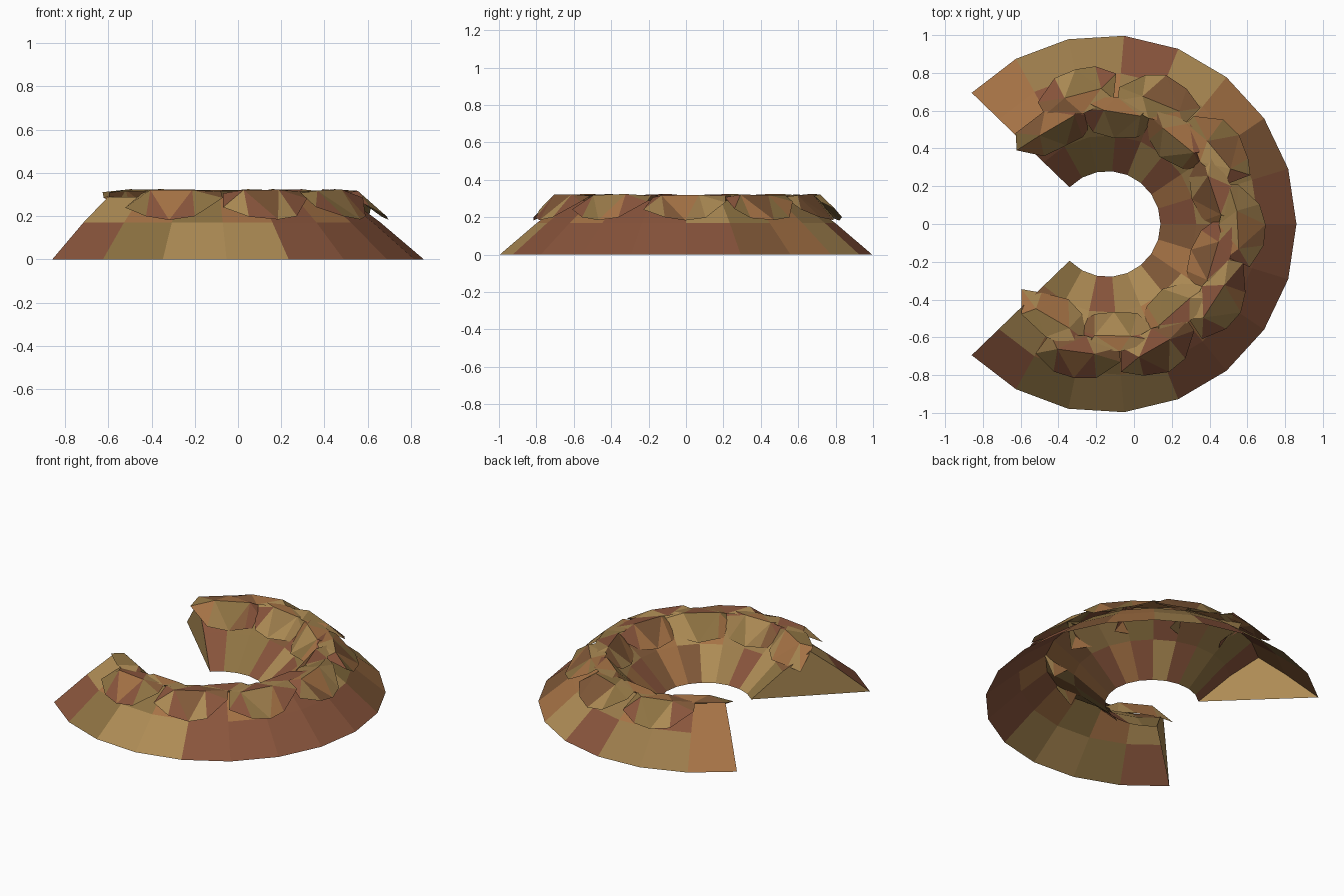
import bpy, math, random
from mathutils import Vector

if "Cube" in bpy.data.objects:
    bpy.data.objects.remove(bpy.data.objects["Cube"])

random.seed(4)
CX, STEP, SEGS = -0.14, 17, 16
MID = 0.64

# earthy palette shared by all parts
COLOURS = [(0.42, 0.26, 0.09), (0.38, 0.17, 0.06), (0.25, 0.09, 0.045),
           (0.27, 0.17, 0.055), (0.33, 0.20, 0.07), (0.22, 0.10, 0.04)]
MATS = []
for i, c in enumerate(COLOURS):
    m = bpy.data.materials.new("earth_%d" % i)
    m.diffuse_color = (*c, 1)
    m.use_nodes = True
    m.node_tree.nodes["Principled BSDF"].inputs["Base Color"].default_value = m.diffuse_color
    MATS.append(m)


def polar(r, deg, z):
    a = math.radians(deg)
    return Vector((CX + r * math.cos(a), r * math.sin(a), z))


def make(name, verts, faces, per_face=True):
    me = bpy.data.meshes.new(name)
    me.from_pydata(verts, [], faces)
    for m in MATS:
        me.materials.append(m)
    pick = random.randrange(len(MATS))
    for p in me.polygons:
        p.material_index = random.randrange(len(MATS)) if per_face else pick
    ob = bpy.data.objects.new(name, me)
    bpy.context.collection.objects.link(ob)
    return ob


# horseshoe bank: arched profile swept round 272 degrees, open underneath
profile = [(1.0, 0), (0.80, 0.17), (MID, 0.29), (0.47, 0.17), (0.28, 0)]
n = len(profile)
verts, faces = [], []
for i in range(SEGS + 1):
    verts += [polar(r, -SEGS * STEP / 2 + i * STEP, z) for r, z in profile]
for i in range(SEGS):
    for j in range(n - 1):
        a = i * n + j
        faces.append((a, a + n, a + n + 1, a + 1))
# closed ends
faces.append(tuple(range(n)))
faces.append(tuple(SEGS * n + j for j in reversed(range(n))))
make("horseshoe_bank", verts, faces)

# overlapping slabs: (tangential, distance from crest, height)
OUTLINE = [(-0.22, 0.12, 0.245), (-0.12, 0.18, 0.20), (0.0, 0.20, 0.185),
           (0.11, 0.17, 0.20), (0.22, 0.06, 0.285), (0.20, -0.01, 0.315),
           (0.0, -0.05, 0.315), (-0.17, 0.0, 0.31)]
CREST = [(-0.12, 0.065, 0.322), (0.08, 0.055, 0.325)]


def slab(name, deg, side):
    a = math.radians(deg)
    radial = Vector((math.cos(a), math.sin(a), 0))
    tang = Vector((-math.sin(a), math.cos(a), 0))
    pts = []
    for k, (t, d, z) in enumerate(OUTLINE + CREST):
        j = random.uniform(-0.012, 0.012)
        if side < 0:
            d *= 0.9
            if k == 0:
                t, z = -0.24, 0.19
        pts.append(Vector((CX, 0, z + min(j, 0) * 0.5))
                   + radial * (MID + side * (d + j)) + tang * (t + j))
    f = [(0, 1, 8), (1, 2, 8), (2, 9, 8), (2, 3, 9), (3, 4, 9),
         (4, 5, 9), (5, 6, 9), (6, 8, 9), (6, 7, 8), (7, 0, 8)]
    if side < 0:
        f = [t[::-1] for t in f]
    make(name, pts, f)


# outer row of seven, inner row of eight staggered between them
for i in range(7):
    slab("outer_slab_%d" % (i + 1), -102 + 34 * i, 1)
for i in range(8):
    slab("inner_slab_%d" % (i + 1), -119 + 34 * i, -1)
